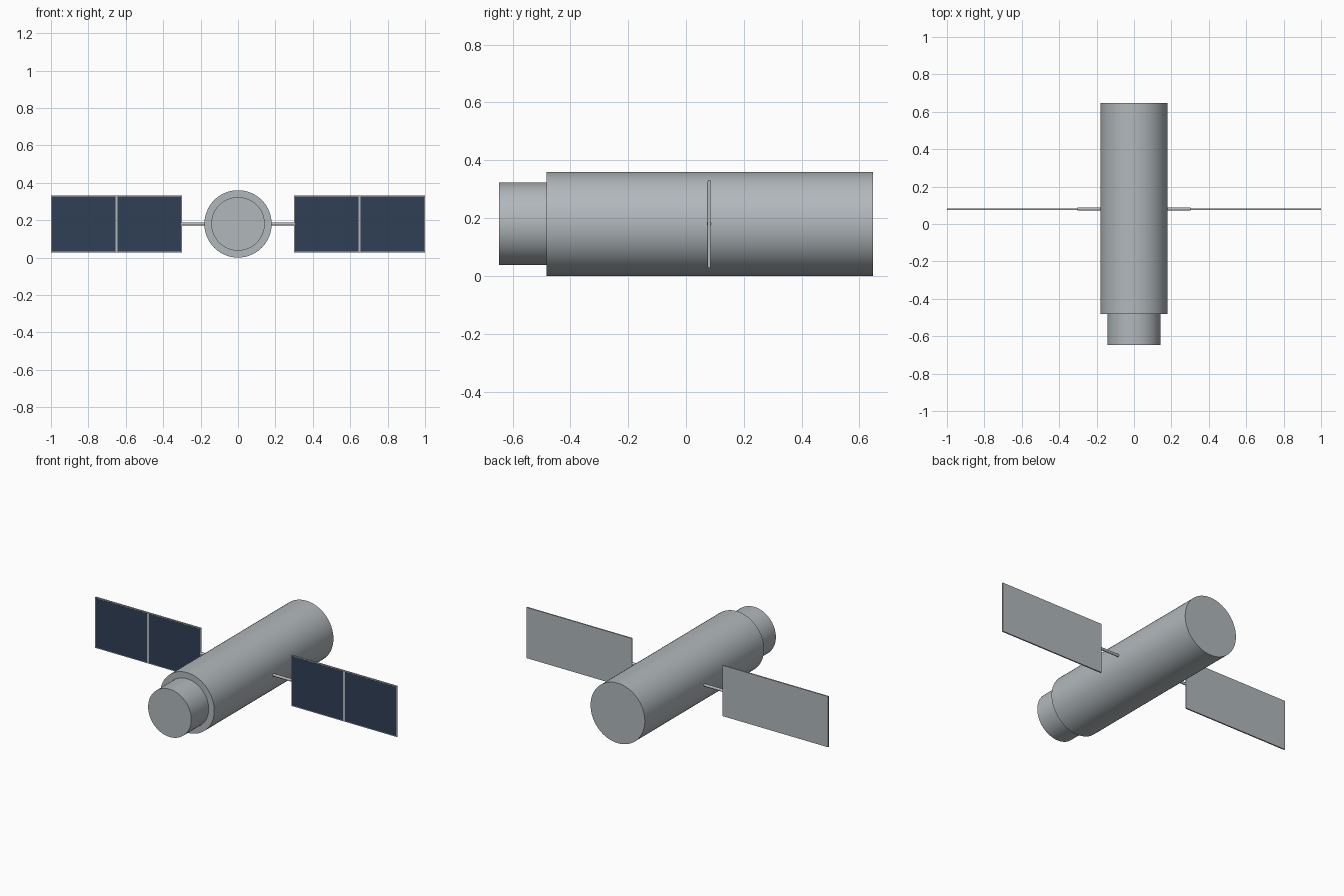
import bpy
import math

if "Cube" in bpy.data.objects:
    bpy.data.objects.remove(bpy.data.objects["Cube"], do_unlink=True)


def make_material(name, rgb):
    mat = bpy.data.materials.new(name)
    mat.use_nodes = True
    mat.diffuse_color = (*rgb, 1)
    mat.node_tree.nodes["Principled BSDF"].inputs["Base Color"].default_value = (*rgb, 1)
    return mat


GREY = make_material("silver grey", (0.44, 0.48, 0.50))
BLUE = make_material("dark cell blue", (0.03, 0.05, 0.09))

AXIS_Z = 0.18    # height of the body axis
WING_Y = 0.08    # wing plane along the body
FRAME_T = 0.008  # wing thickness


def cylinder(name, radius, start, end, axis, sides):
    """Capped cylinder between two points lying along the x or y axis."""
    middle = [(a + b) / 2 for a, b in zip(start, end)]
    turn = (math.pi / 2, 0, 0) if axis == "y" else (0, math.pi / 2, 0)
    bpy.ops.mesh.primitive_cylinder_add(
        vertices=sides, radius=radius, depth=math.dist(start, end),
        location=middle, rotation=turn)
    obj = bpy.context.object
    obj.name = name
    obj.data.materials.append(GREY)
    bpy.ops.object.shade_smooth_by_angle(angle=math.radians(40))
    return obj


def box(name, x, y, z, mat):
    """Box from (low, high) ranges."""
    ranges = (x, y, z)
    bpy.ops.mesh.primitive_cube_add(size=1, location=[(a + b) / 2 for a, b in ranges])
    obj = bpy.context.object
    obj.name = name
    obj.scale = [abs(b - a) for a, b in ranges]
    bpy.ops.object.transform_apply(location=False, rotation=False, scale=True)
    obj.data.materials.append(mat)
    return obj


# Main tube and narrower front section
cylinder("main_body", 0.18, (0, -0.482, AXIS_Z), (0, 0.647, AXIS_Z), "y", 64)
cylinder("front_section", 0.143, (0, -0.647, AXIS_Z), (0, -0.47, AXIS_Z), "y", 64)

# Wings: arm, framed panel and two cell plates on the front of each
front_y = WING_Y - FRAME_T / 2
low, high = AXIS_Z - 0.152, AXIS_Z + 0.152
rim = 0.005
for side, s in (("left", 1), ("right", -1)):
    cylinder(side + "_arm", 0.008, (s * 0.15, WING_Y, AXIS_Z),
             (s * 0.302, WING_Y, AXIS_Z), "x", 24)
    box(side + "_panel_frame", (s * 0.30, s), (front_y, front_y + FRAME_T),
        (low, high), GREY)
    for part, inner, outer in (("inner", 0.30 + rim, 0.644),
                               ("outer", 0.656, 1 - rim)):
        box(f"{side}_{part}_cells", (s * inner, s * outer),
            (front_y - 0.001, front_y + 0.002), (low + rim, high - rim), BLUE)
